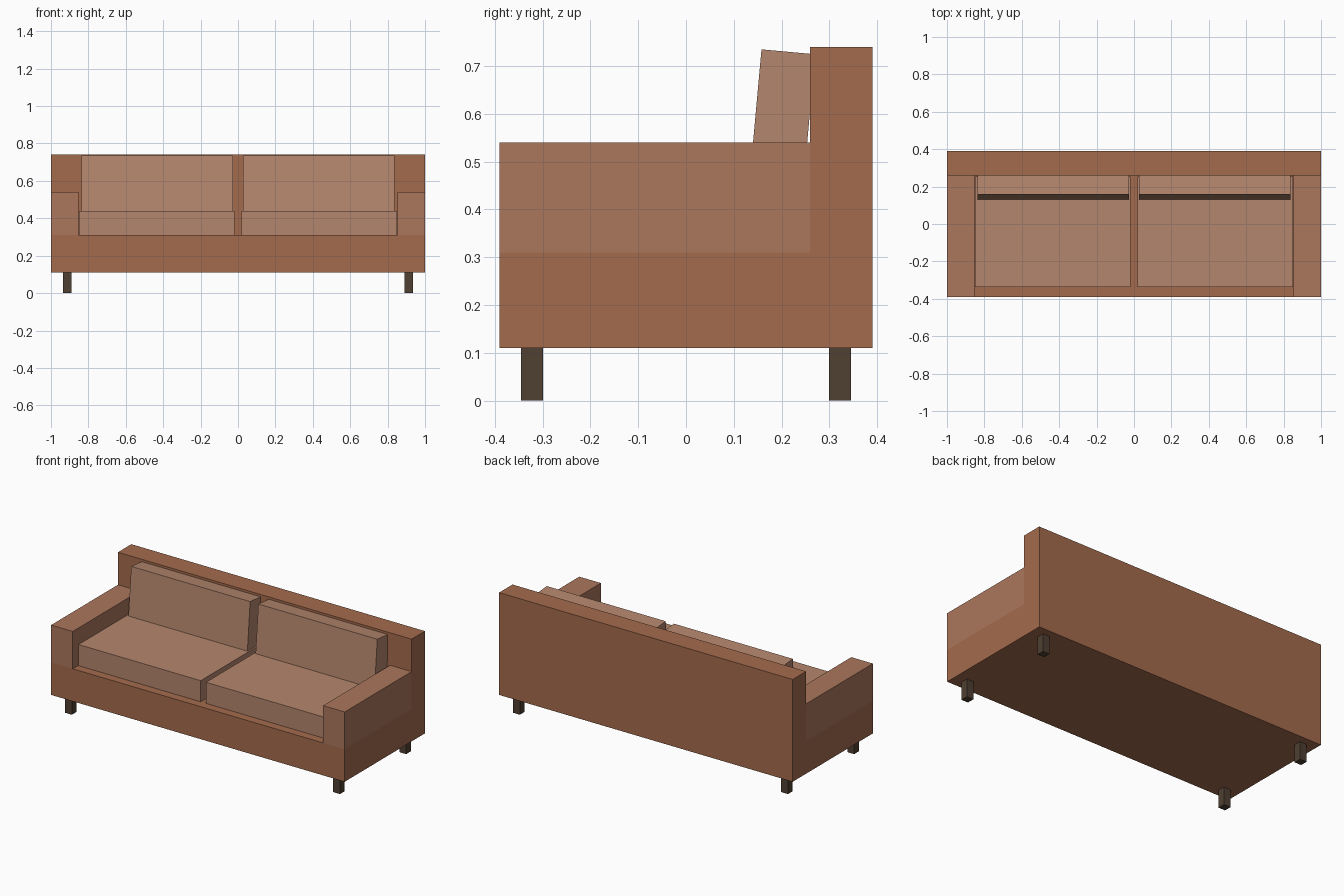
import bpy
from math import radians, sin, cos

if "Cube" in bpy.data.objects:
    bpy.data.objects.remove(bpy.data.objects["Cube"])


def material(name, rgb):
    m = bpy.data.materials.new(name)
    m.diffuse_color = (*rgb, 1)
    m.use_nodes = True
    m.node_tree.nodes["Principled BSDF"].inputs["Base Color"].default_value = m.diffuse_color
    return m


frame_mat = material("frame_fabric", (0.371, 0.147, 0.074))
arm_mat = material("arm_fabric", (0.407, 0.184, 0.109))
cushion_mat = material("cushion_fabric", (0.456, 0.238, 0.153))
leg_mat = material("dark_wood", (0.08, 0.051, 0.032))


def box(name, x, y, z, mat):
    """Box from (min, max) ranges on each axis."""
    bpy.ops.mesh.primitive_cube_add(size=1, location=[(a + b) / 2 for a, b in (x, y, z)])
    ob = bpy.context.object
    ob.name = name
    ob.scale = [b - a for a, b in (x, y, z)]
    bpy.ops.object.transform_apply(location=False, rotation=False, scale=True)
    ob.data.materials.append(mat)
    return ob


# Base and backrest
box("base", (-1, 1), (-0.39, 0.39), (0.11, 0.31), frame_mat)
box("backrest", (-1, 1), (0.26, 0.39), (0.31, 0.74), frame_mat)

# Back cushion section: front top edge, thickness, height, lean
top_y, top_z, thick, height, lean = 0.158, 0.735, 0.113, 0.30, radians(5.2)

for side, s in (("left", -1), ("right", 1)):
    def span(a, b):
        return tuple(sorted((s * a, s * b)))

    # Arm
    box(f"{side}_arm", span(0.853, 1), (-0.39, 0.26), (0.31, 0.54), arm_mat)

    # Seat cushion
    box(f"{side}_seat_cushion", span(0.018, 0.85), (-0.337, 0.253), (0.31, 0.44), cushion_mat)

    # Back cushion, leaning on the backrest
    cushion = box(f"{side}_back_cushion", span(0.028, 0.838),
                  (-thick / 2, thick / 2), (-height / 2, height / 2), cushion_mat)
    cushion.rotation_euler.x = -lean
    cushion.location.y = top_y + thick / 2 * cos(lean) - height / 2 * sin(lean)
    cushion.location.z = top_z - thick / 2 * sin(lean) - height / 2 * cos(lean)

    # Legs
    for end, y in (("front", -0.322), ("back", 0.322)):
        box(f"{side}_{end}_leg", span(0.89, 0.936), (y - 0.023, y + 0.023), (0, 0.11), leg_mat)
